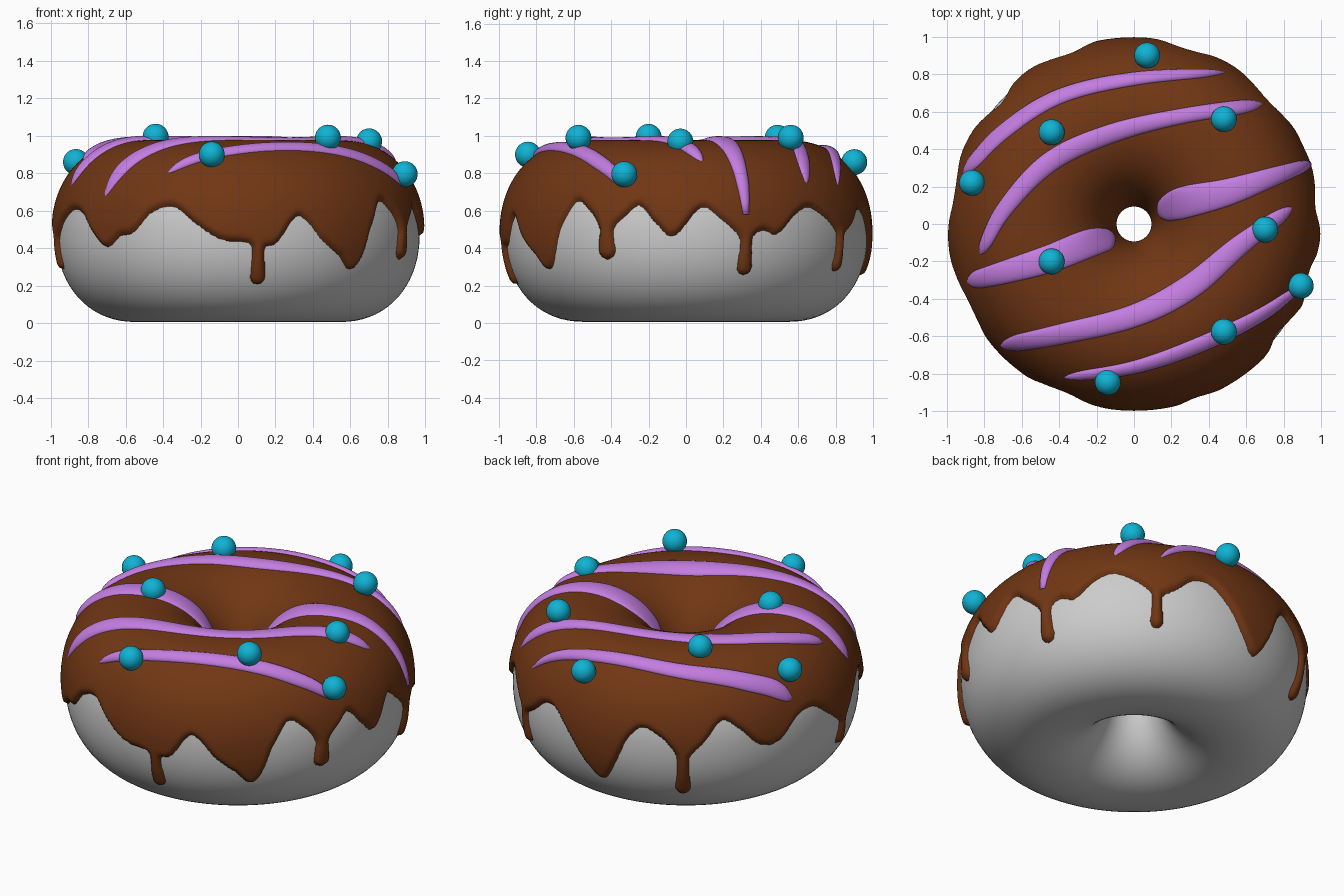
import bpy, math
from mathutils import Vector

if "Cube" in bpy.data.objects:
    bpy.data.objects.remove(bpy.data.objects["Cube"])

RC, ZC, A, B, N = 0.545, 0.478, 0.425, 0.472, 2.15   # ring radius, centre height, section half sizes
T = 0.027                                            # icing thickness


def material(name, rgb):
    m = bpy.data.materials.new(name)
    m.diffuse_color = (*rgb, 1)
    m.use_nodes = True
    m.node_tree.nodes["Principled BSDF"].inputs["Base Color"].default_value = m.diffuse_color
    return m


DOUGH = material("dough_grey", (0.60, 0.60, 0.60))
CHOC = material("chocolate_brown", (0.165, 0.037, 0.007))
LILAC = material("lilac", (0.55, 0.205, 0.75))
CYAN = material("cyan", (0.005, 0.45, 0.66))


def make(name, verts, faces, mat):
    me = bpy.data.meshes.new(name)
    me.from_pydata(verts, [], faces)
    me.materials.append(mat)
    me.validate()
    me.shade_smooth()
    ob = bpy.data.objects.new(name, me)
    bpy.context.collection.objects.link(ob)
    return ob


def section(phi, off=0.0):
    """Point (radius, height) on the ring section, pushed out by off."""
    c, s = math.cos(phi), math.sin(phi)
    e = 2 / N
    r = math.copysign(abs(c) ** e, c)
    z = math.copysign(abs(s) ** e, s)
    nr, nz = c / A * abs(c) ** (1 - e), s / B * abs(s) ** (1 - e)
    k = off / max(math.hypot(nr, nz), 1e-6)
    return RC + A * r + nr * k, ZC + B * z + nz * k


def spline(pts, i, f):
    """Catmull-Rom between four tuples around segment i."""
    p0, p1, p2, p3 = pts[i - 1], pts[i], pts[i + 1], pts[i + 2]
    return [0.5 * (2 * b + (c - a) * f + (2 * a - 5 * b + 4 * c - d) * f * f
                   + (3 * b - a - 3 * c + d) * f ** 3) for a, b, c, d in zip(p0, p1, p2, p3)]


# dough ring
NT, NP = 160, 72
verts, faces = [], []
for i in range(NT):
    t = 2 * math.pi * i / NT
    for j in range(NP):
        r, z = section(2 * math.pi * j / NP)
        verts.append((r * math.cos(t), r * math.sin(t), z))
        faces.append((i * NP + j, (i + 1) % NT * NP + j,
                      (i + 1) % NT * NP + (j + 1) % NP, i * NP + (j + 1) % NP))
make("dough_ring", verts, faces, DOUGH)

# icing lower edge (angle in degrees, height) and the thin drips (angle, tip height, radius)
EDGE = [(-4, .47), (5, .62), (12, .55), (19, .46), (25, .50), (30, .48), (37, .58), (43, .62),
        (50, .57), (58, .48), (64, .52), (70, .60), (76, .60), (83, .49), (91, .32), (96, .26),
        (100, .36), (105, .54), (110, .62), (117, .57), (124, .46), (130, .53), (137, .66),
        (143, .61), (150, .50), (157, .49), (165, .60), (173, .62), (181, .53), (189, .45),
        (197, .55), (205, .61), (212, .58), (218, .48), (224, .41), (230, .47), (235, .49),
        (241, .59), (249, .625), (258, .52), (265, .45), (271, .44), (276.5, .42), (282, .43),
        (288, .56), (291.5, .56), (297.5, .45), (304.5, .36), (309, .29), (312.5, .34),
        (316, .50), (322, .65), (328, .60), (334, .50), (340, .57), (345, .63), (351, .53)]
DRIPS = [(276.5, .21, .040), (334, .345, .047), (19.3, .26, .040),
         (57.7, .28, .034), (124, .21, .042), (189, .29, .034)]
wrap = [(a - 360, z) for a, z in EDGE[-2:]] + EDGE + [(a + 360, z) for a, z in EDGE[:3]]


def edge_height(deg):
    deg = (deg + 4) % 360 - 4
    for i in range(1, len(wrap) - 2):
        a, b = wrap[i][0], wrap[i + 1][0]
        if a <= deg < b:
            return spline([(z,) for _, z in wrap], i, (deg - a) / (b - a))[0]
    return 0.5


# icing shell: offset skin that dips under the dough outside the edge line
NI = 600
phis = [math.radians(-50 + 140 * k / 75) for k in range(75)] + \
       [math.radians(90 + 110 * k / 34) for k in range(35)]
M = len(phis)
heights = [section(p)[1] for p in phis]
edges = [edge_height(360 * i / NI) for i in range(NI)]
verts, depth = [], []
for i in range(NI):
    deg = 360 * i / NI
    t = math.radians(deg)
    slope = (edges[(i + 1) % NI] - edges[i - 1]) / (2 * 2 * math.pi * 0.97 / NI)
    tilt = math.sqrt(1 + slope * slope)
    near = [(math.radians((deg - a + 180) % 360 - 180) * 0.97, tip, rad) for a, tip, rad in DRIPS
            if abs((deg - a + 180) % 360 - 180) < 12]
    for j, p in enumerate(phis):
        z = heights[j]
        if p > math.pi / 2:
            d = z - 0.43
        else:
            d = (z - edges[i]) / tilt
            for dx, tip, rad in near:
                up = max(0, z - tip - rad)
                rr = rad * (1 - 0.25 * min(1, up / 0.10))     # drip is fuller at its tip
                dd = rr - math.hypot(dx, min(0, z - tip - rad))
                h = max(0.03 - abs(d - dd), 0) / 0.03
                d = max(d, dd) + h * h * 0.0075
        if d < 0:
            off = max(-0.014, d * 0.8)
        else:
            q = 1 - min(d / 0.035, 1)
            off = T * math.sqrt(1 - q * q)
        r, zz = section(p, off)
        verts.append((r * math.cos(t), r * math.sin(t), zz))
        depth.append(d)
faces = []
for i in range(NI):
    for j in range(M - 1):
        k = (i + 1) % NI
        f = (i * M + j, k * M + j, k * M + j + 1, i * M + j + 1)
        if max(depth[v] for v in f) > -0.01:
            faces.append(f)
icing = make("chocolate_icing", verts, faces, CHOC)


# lilac drizzle lines laid over the icing: (x, y, half width)
def on_icing(x, y, lift):
    r = math.hypot(x, y)
    u = max(-0.985, min(0.985, (r - RC) / (A + T)))
    w = (1 - abs(u) ** N) ** (1 / N)
    z = ZC + (B + T) * w
    n = Vector((math.copysign(abs(u) ** (N - 1), u) / (A + T), w ** (N - 1) / (B + T))).normalized()
    rr = RC + u * (A + T) + n.x * lift
    return (x / r * rr, y / r * rr, z + n.y * lift)


STRIPES = [
    [(-.91, .27, .03), (-.70, .49, .04), (-.40, .68, .04), (0, .775, .036), (.48, .81, .018)],
    [(-.82, -.16, .03), (-.69, .08, .045), (-.45, .33, .055), (-.13, .48, .052),
     (.25, .575, .042), (.68, .64, .038)],
    [(.13, .05, .05), (.25, .11, .085), (.50, .17, .073), (.75, .255, .05), (.95, .325, .028)],
    [(-.10, -.08, .05), (-.23, -.10, .075), (-.45, -.185, .075), (-.70, -.26, .062),
     (-.89, -.31, .045)],
    [(-.71, -.65, .04), (-.40, -.59, .055), (0, -.49, .062), (.30, -.335, .067),
     (.57, -.11, .055), (.84, .085, .035)],
    [(-.37, -.82, .022), (0, -.765, .035), (.35, -.645, .042), (.67, -.49, .036), (.88, -.34, .018)],
]
SEG, CR = 16, 12
for s, path in enumerate(STRIPES):
    ends = [[2 * a - b for a, b in zip(path[0], path[1])]], [[2 * a - b for a, b in zip(path[-1], path[-2])]]
    pts = ends[0] + path + ends[1]
    line = [spline(pts, 1 + k // SEG, k % SEG / SEG) for k in range((len(path) - 1) * SEG)] + [path[-1]]
    verts, faces = [], []
    for k, (x, y, w) in enumerate(line):
        a, b = line[max(k - 1, 0)], line[min(k + 1, len(line) - 1)]
        d = Vector((b[0] - a[0], b[1] - a[1])).normalized()
        e = min(1, (min(k, len(line) - 1 - k) + 0.15) / 6)
        cap = math.sqrt(1 - (1 - e) ** 2)                     # rounded ends
        for c in range(CR + 1):
            ang = math.pi * c / CR
            o = w * cap * math.cos(ang)
            verts.append(on_icing(x - d.y * o, y + d.x * o, 0.026 * cap * math.sin(ang) - 0.004))
    for k in range(len(line) - 1):
        for c in range(CR):
            v = k * (CR + 1) + c
            faces.append((v, v + 1, v + CR + 2, v + CR + 1))
    make(f"drizzle_line_{s + 1}", verts, faces, LILAC)

# round sprinkles
for i, p in enumerate([(.07, .90, .86), (-.44, .49, .99), (.48, .56, .99), (-.865, .22, .86),
                       (-.44, -.20, .995), (.70, -.03, .97), (.89, -.33, .795),
                       (.48, -.575, .99), (-.14, -.845, .90)]):
    bpy.ops.mesh.primitive_uv_sphere_add(segments=32, ring_count=16, radius=0.069, location=p)
    ob = bpy.context.object
    ob.name = f"sprinkle_{i + 1}"
    ob.data.materials.append(CYAN)
    ob.data.shade_smooth()
